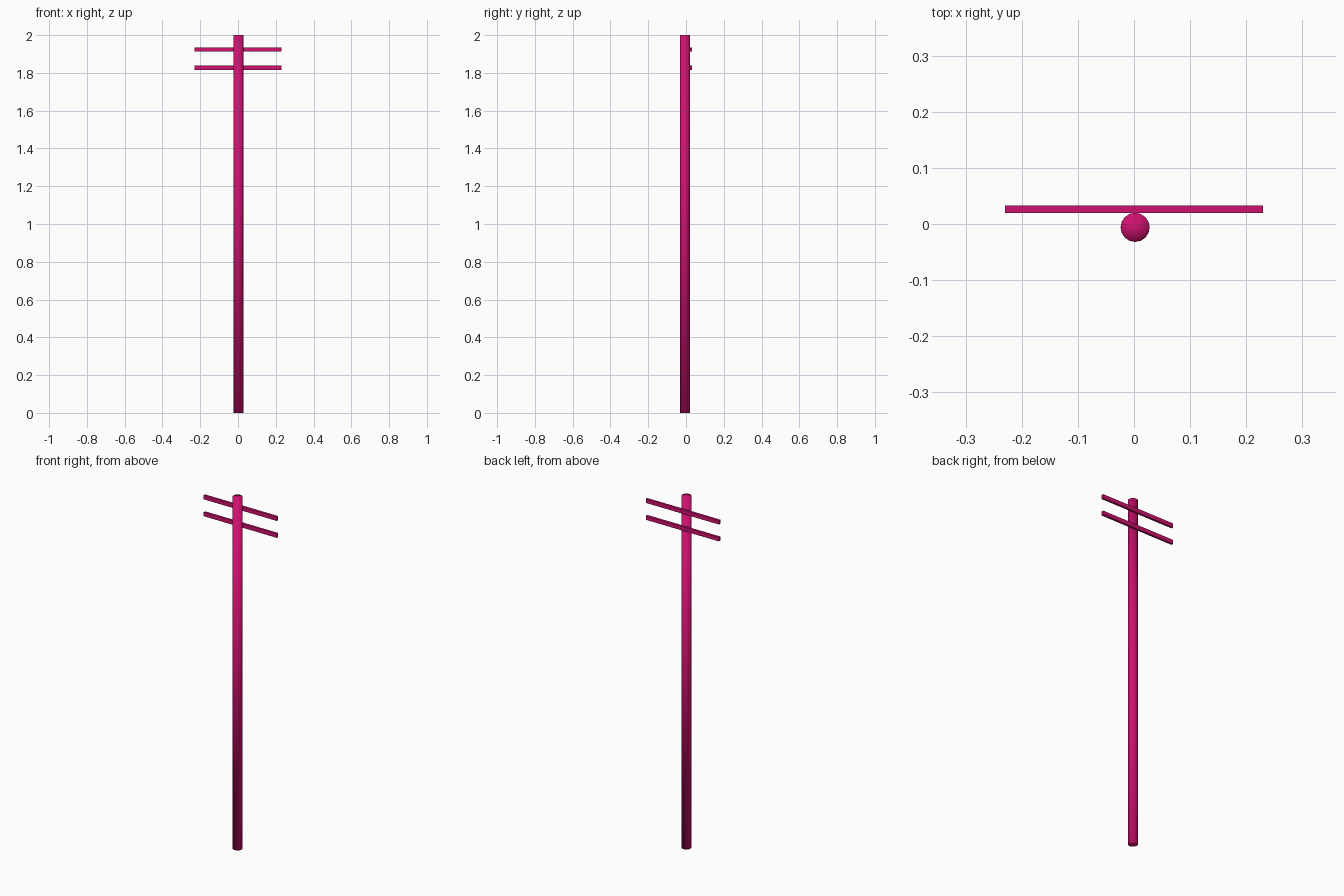
import bpy

if "Cube" in bpy.data.objects:
    bpy.data.objects.remove(bpy.data.objects["Cube"])

paint = bpy.data.materials.new("magenta_paint")
paint.diffuse_color = (0.62, 0.006, 0.16, 1)
paint.use_nodes = True
paint.node_tree.nodes["Principled BSDF"].inputs["Base Color"].default_value = paint.diffuse_color

# Pole: smooth-shaded cylinder with fan caps
bpy.ops.mesh.primitive_cylinder_add(vertices=16, radius=0.026, depth=2,
                                    end_fill_type='TRIFAN',
                                    location=(0.002, -0.006, 1))
pole = bpy.context.object
pole.name = "pole"
pole.data.materials.append(paint)
bpy.ops.object.shade_smooth()


# Crossarms: thin flat bars fixed to the back of the pole
def crossarm(name, z):
    bpy.ops.mesh.primitive_cube_add(size=1, location=(0, 0.0265, z))
    arm = bpy.context.object
    arm.name = name
    arm.scale = (0.46, 0.013, 0.023)
    bpy.ops.object.transform_apply(location=False, rotation=False, scale=True)
    arm.data.materials.append(paint)


crossarm("upper_crossarm", 1.924)
crossarm("lower_crossarm", 1.828)
